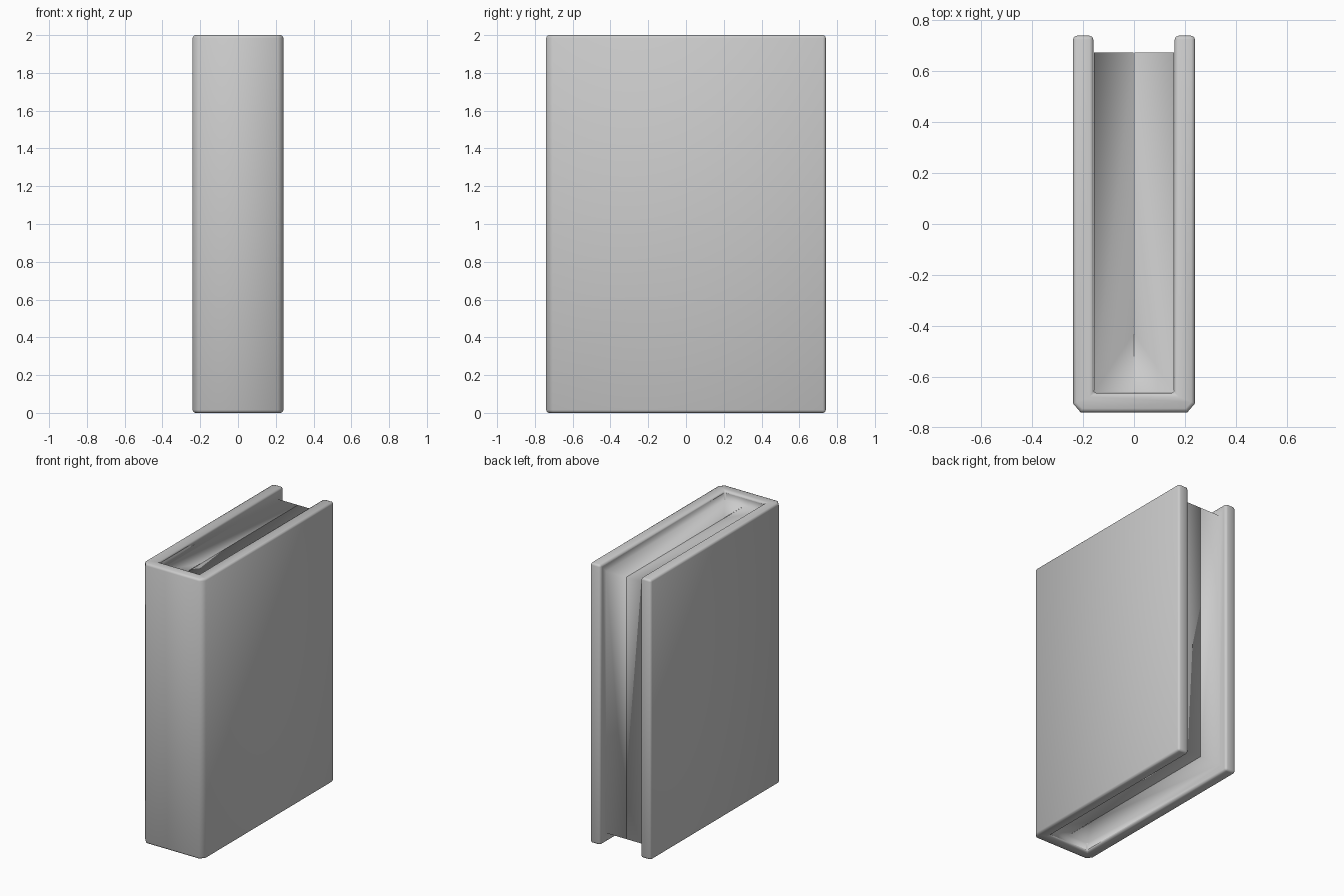
import bpy, bmesh

old = bpy.data.objects.get("Cube")
if old:
    bpy.data.objects.remove(old, do_unlink=True)

HEIGHT = 2.0
RECESS = 0.065      # how far the pages sit below the cover edges

grey = bpy.data.materials.new("plain grey")
grey.use_nodes = True
grey.diffuse_color = (0.6, 0.6, 0.6, 1)
grey.node_tree.nodes["Principled BSDF"].inputs["Base Color"].default_value = (0.6, 0.6, 0.6, 1)


def make_object(name, bm):
    mesh = bpy.data.meshes.new(name)
    for face in bm.faces:
        face.smooth = True
    bm.to_mesh(mesh)
    bm.free()
    mesh.materials.append(grey)
    obj = bpy.data.objects.new(name, mesh)
    bpy.context.collection.objects.link(obj)
    return obj


# Cover: a U-shaped outline with chamfered spine corners, extruded upward
half = [(0.21, -0.74), (0.24, -0.705), (0.24, 0.74), (0.16, 0.74), (0.16, -0.665)]
outline = half + [(-x, y) for x, y in reversed(half)]
bm = bmesh.new()
base = bm.faces.new([bm.verts.new((x, y, 0)) for x, y in outline])
top = bmesh.ops.extrude_face_region(bm, geom=[base])["geom"]
bmesh.ops.translate(bm, vec=(0, 0, HEIGHT),
                    verts=[v for v in top if isinstance(v, bmesh.types.BMVert)])
bmesh.ops.recalc_face_normals(bm, faces=bm.faces)
cover = make_object("cover", bm)
bevel = cover.modifiers.new("rounded edges", "BEVEL")
bevel.width = 0.015
bevel.segments = 2
bevel.limit_method = "ANGLE"
bevel.angle_limit = 0.9

# Pages: half a page block whose surface curls up the cover and folds in at the middle
WIDTH, FRONT, BACK, SPLIT = 0.158, -0.663, 0.675, -0.43
bm = bmesh.new()


def loop(x, front, back, inset):
    """Points running along the top, down the back and along the bottom."""
    path = [(front, HEIGHT - inset), (back, HEIGHT - inset), (back, inset), (front, inset)]
    return [bm.verts.new((x, y, z)) for y, z in path]


flange = loop(WIDTH, FRONT, BACK + 0.05, 0.015)
outer = loop(WIDTH, FRONT, BACK, RECESS)
inner = loop(0.001, SPLIT, BACK, RECESS)
fold = loop(0.001, SPLIT, BACK - 0.1, RECESS + 0.1)
for a, b in ((flange, outer), (outer, inner), (inner, fold)):
    for i in range(3):
        bm.faces.new((a[i], a[i + 1], b[i + 1], b[i]))

# Page ends next to the spine, at the top and the bottom
for i, inset in ((0, RECESS), (3, RECESS)):
    up = 0.05 if i == 0 else -0.05
    z = outer[i].co.z
    middle = bm.verts.new((0, FRONT, z))
    rim = bm.verts.new((0, FRONT, z + up))
    faces = [(outer[i], inner[i], middle), (middle, rim, flange[i], outer[i])]
    for corners in faces:
        bm.faces.new(corners if i == 0 else corners[::-1])
pages = make_object("pages", bm)
mirror = pages.modifiers.new("other half", "MIRROR")
mirror.use_mirror_merge = False
